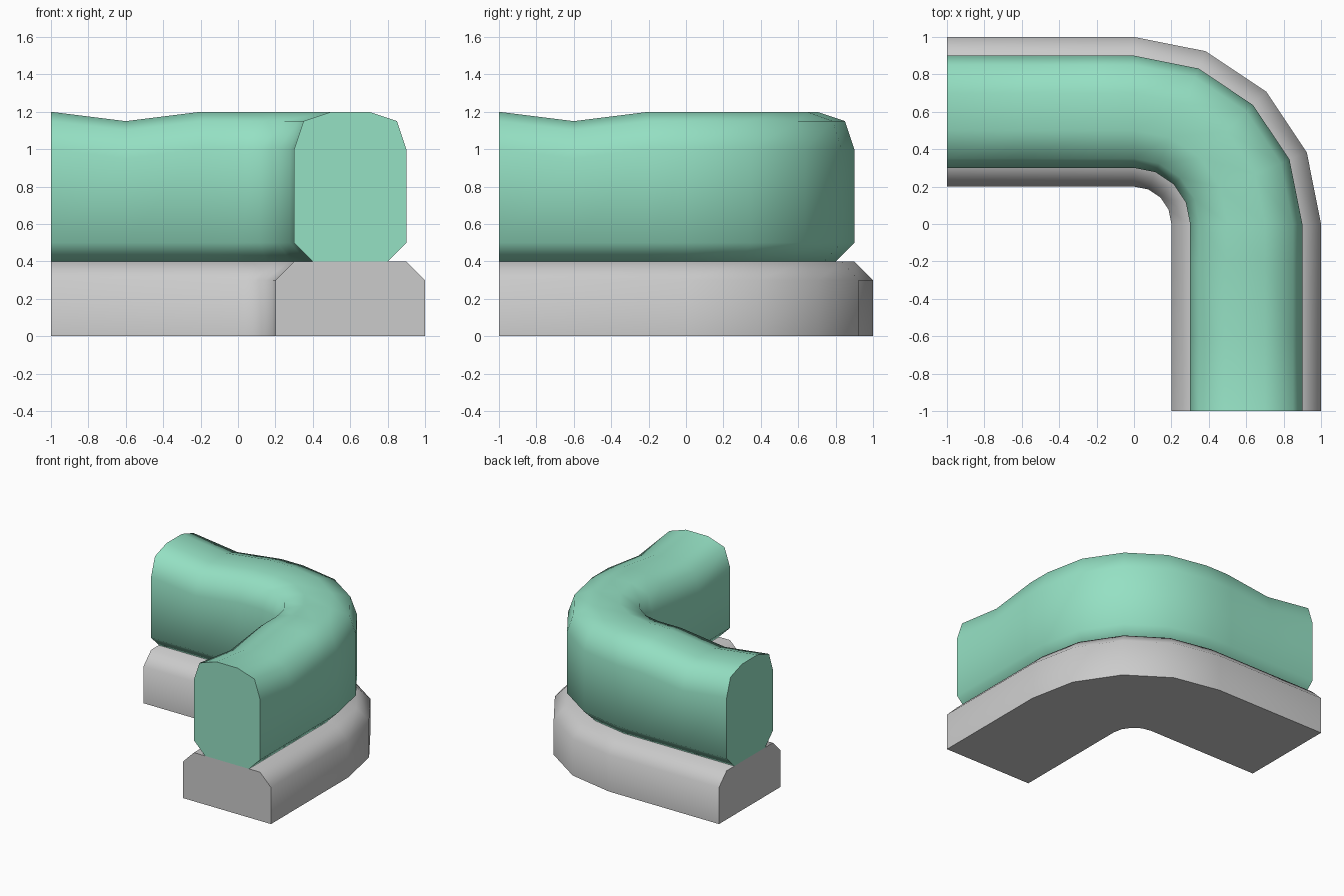
import bpy, bmesh, math

if "Cube" in bpy.data.objects:
    bpy.data.objects.remove(bpy.data.objects["Cube"])


def section(kind, t, dip, profile):
    """Place the (radius, height) profile at one station of the L-shaped path."""
    pts = []
    for r, z in profile:
        z -= dip if z > 0.9 else 0
        if kind == "west":
            pts.append((t, r, z))
        elif kind == "arc":
            pts.append((r * math.sin(t), r * math.cos(t), z))
        else:
            pts.append((r, t, z))
    return pts


def sweep(name, profile, stations):
    bm = bmesh.new()
    rings = [[bm.verts.new(p) for p in section(*s, profile)] for s in stations]
    n = len(profile)
    for a, b in zip(rings, rings[1:]):
        for i in range(n):
            j = (i + 1) % n
            bm.faces.new((a[i], a[j], b[j], b[i]))
    bm.faces.new(rings[0])
    bm.faces.new(rings[-1])
    bmesh.ops.recalc_face_normals(bm, faces=bm.faces)
    mesh = bpy.data.meshes.new(name)
    bm.to_mesh(mesh)
    bm.free()
    obj = bpy.data.objects.new(name, mesh)
    bpy.context.collection.objects.link(obj)
    bpy.ops.object.select_all(action="DESELECT")
    obj.select_set(True)
    bpy.context.view_layer.objects.active = obj
    bpy.ops.object.shade_smooth_by_angle(angle=math.radians(60))
    return obj


def mirrored(half):
    """Complete a half profile about the path centre line, radius 0.6."""
    return half + [(1.2 - r, z) for r, z in reversed(half)]


# Quarter bend shared by both parts
bend = [("arc", math.radians(22.5 * i), 0) for i in range(5)]

# Stone base
base_half = [(0.2, 0), (0.2, 0.3), (0.3, 0.4)]
sweep("stone_base", mirrored(base_half),
      [("west", -1, 0)] + bend + [("south", -1, 0)])

# Hedge, with a shallow dip in the top of each arm
dips = [(-1, 0), (-0.6, 0.05), (-0.2, 0)]
hedge_half = [(0.4, 0.4), (0.3, 0.5), (0.3, 1.0), (0.35, 1.15), (0.5, 1.2)]
hedge = sweep("hedge", mirrored(hedge_half),
              [("west", t, d) for t, d in dips] + bend
              + [("south", t, d) for t, d in reversed(dips)])
leaf = bpy.data.materials.new("leaf_green")
leaf.diffuse_color = (0.3, 0.75, 0.55, 1)
leaf.use_nodes = True
leaf.node_tree.nodes["Principled BSDF"].inputs["Base Color"].default_value = leaf.diffuse_color
hedge.data.materials.append(leaf)
